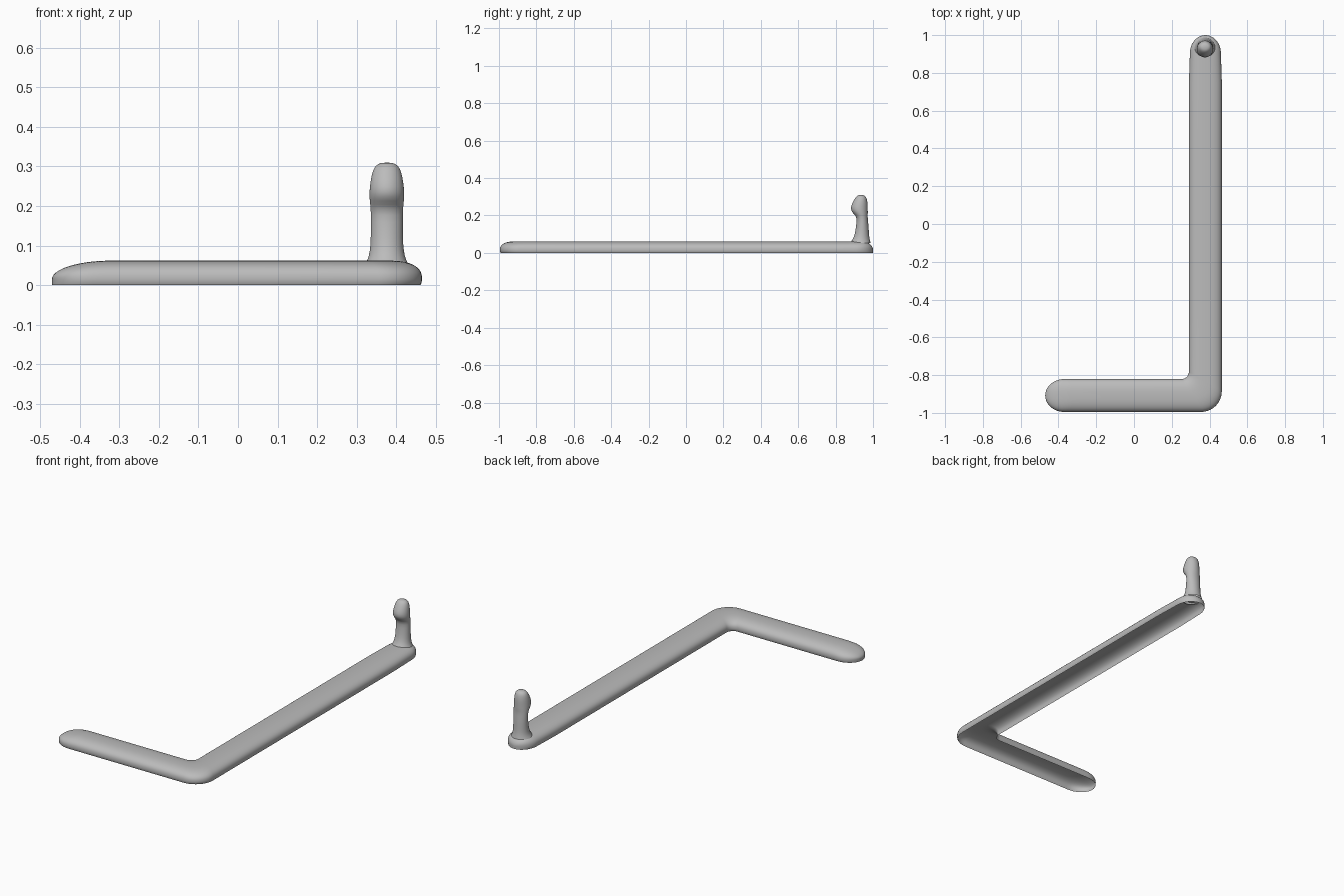
import bpy, bmesh, math
from mathutils import Vector

if "Cube" in bpy.data.objects:
    bpy.data.objects.remove(bpy.data.objects["Cube"])

grey = bpy.data.materials.new("plain grey")
grey.use_nodes = True
colour = (0.5, 0.5, 0.5, 1)
grey.diffuse_color = colour
grey.node_tree.nodes["Principled BSDF"].inputs["Base Color"].default_value = colour


def finish(name, bm):
    bmesh.ops.remove_doubles(bm, verts=bm.verts, dist=0.0002)
    mesh = bpy.data.meshes.new(name)
    bm.to_mesh(mesh)
    bm.free()
    mesh.materials.append(grey)
    mesh.shade_smooth()
    obj = bpy.data.objects.new(name, mesh)
    bpy.context.collection.objects.link(obj)
    return obj


def skin(bm, rows, closed=False):
    """Bridge rows of points with quads."""
    rows = [[bm.verts.new(p) for p in row] for row in rows]
    n = len(rows[0])
    for r, s in zip(rows, rows[1:]):
        for j in range(n if closed else n - 1):
            k = (j + 1) % n
            bm.faces.new((r[j], s[j], s[k], r[k]))
    return rows


def ramp(d, length):
    """Elliptical rise from 0 to 1 over a length."""
    return math.sqrt(max(0, 1 - max(0, 1 - d / length) ** 2))


# Bent bar: an open-bottomed shell lofted between an outer and an inner rail
HALF, LIP, RISE = 0.087, 0.015, 0.047
ARM_Y, LEG_X = -0.908, 0.378
stations = []                                   # outer point, inner point, height
ends = [0.14 * (1 - math.cos(i / 12 * math.pi / 2)) for i in range(13)]

for d in ends + [0.3, 0.5]:                     # short arm, from its tip
    w = HALF * ramp(d, 0.1)
    stations.append((Vector((d - 0.47, ARM_Y - w)), Vector((d - 0.47, ARM_Y + w)), ramp(d, 0.15)))

outer_r, inner_r = 0.11, 0.04                   # rounded corner
outer_c = Vector((LEG_X + HALF - outer_r, ARM_Y - HALF + outer_r))
inner_c = Vector((LEG_X - HALF - inner_r, ARM_Y + HALF + inner_r))
for i in range(11):
    a = math.pi / 2 * (i / 10 - 1)
    turn = Vector((math.cos(a), math.sin(a)))
    stations.append((outer_c + turn * outer_r, inner_c + turn * inner_r, 1))

for d in [1.5, 1, 0.5, 0.25] + ends[::-1]:      # long leg, to its far end
    w = (HALF - 0.008 * max(0, 1 - d / 0.25)) * ramp(d, 0.09)
    stations.append((Vector((LEG_X + w, 1 - d)), Vector((LEG_X - w, 1 - d)), ramp(d, 0.06)))

rows = []
for a, b, h in stations:
    mid, half = (a + b) / 2, (a - b) / 2
    section = [(0.95, 0), (0.985, LIP * 0.4)]
    for i in range(21):
        t = math.pi * i / 20
        c, s = math.cos(t), max(0, math.sin(t))
        section.append((math.copysign(abs(c) ** 0.8, c), LIP + RISE * h * s ** 0.8))
    section += [(-0.985, LIP * 0.4), (-0.95, 0)]
    rows.append([(*(mid + half * u), z) for u, z in section])
bm = bmesh.new()
skin(bm, rows)
finish("bent_bar", bm)

# Upright peg with a flared foot and a forward-leaning knob: z, centre y, radius x, radius y
rings = [(0.052, 0.932, 0.056, 0.056), (0.064, 0.935, 0.049, 0.05),
         (0.085, 0.939, 0.043, 0.041), (0.12, 0.942, 0.041, 0.036),
         (0.16, 0.943, 0.041, 0.032), (0.195, 0.942, 0.041, 0.029),
         (0.212, 0.932, 0.044, 0.041), (0.235, 0.925, 0.045, 0.047),
         (0.262, 0.929, 0.042, 0.043), (0.287, 0.934, 0.037, 0.034),
         (0.303, 0.936, 0.029, 0.025), (0.31, 0.936, 0.014, 0.012)]
bm = bmesh.new()
angles = [2 * math.pi * i / 20 for i in range(20)]
loops = skin(bm, [[(0.376 + rx * math.cos(a), cy - ry * math.sin(a), z) for a in angles]
                  for z, cy, rx, ry in rings], closed=True)
bm.faces.new(loops[-1])
bmesh.ops.recalc_face_normals(bm, faces=bm.faces)
peg = finish("upright_peg", bm)
peg.modifiers.new("smooth", "SUBSURF").levels = 1
